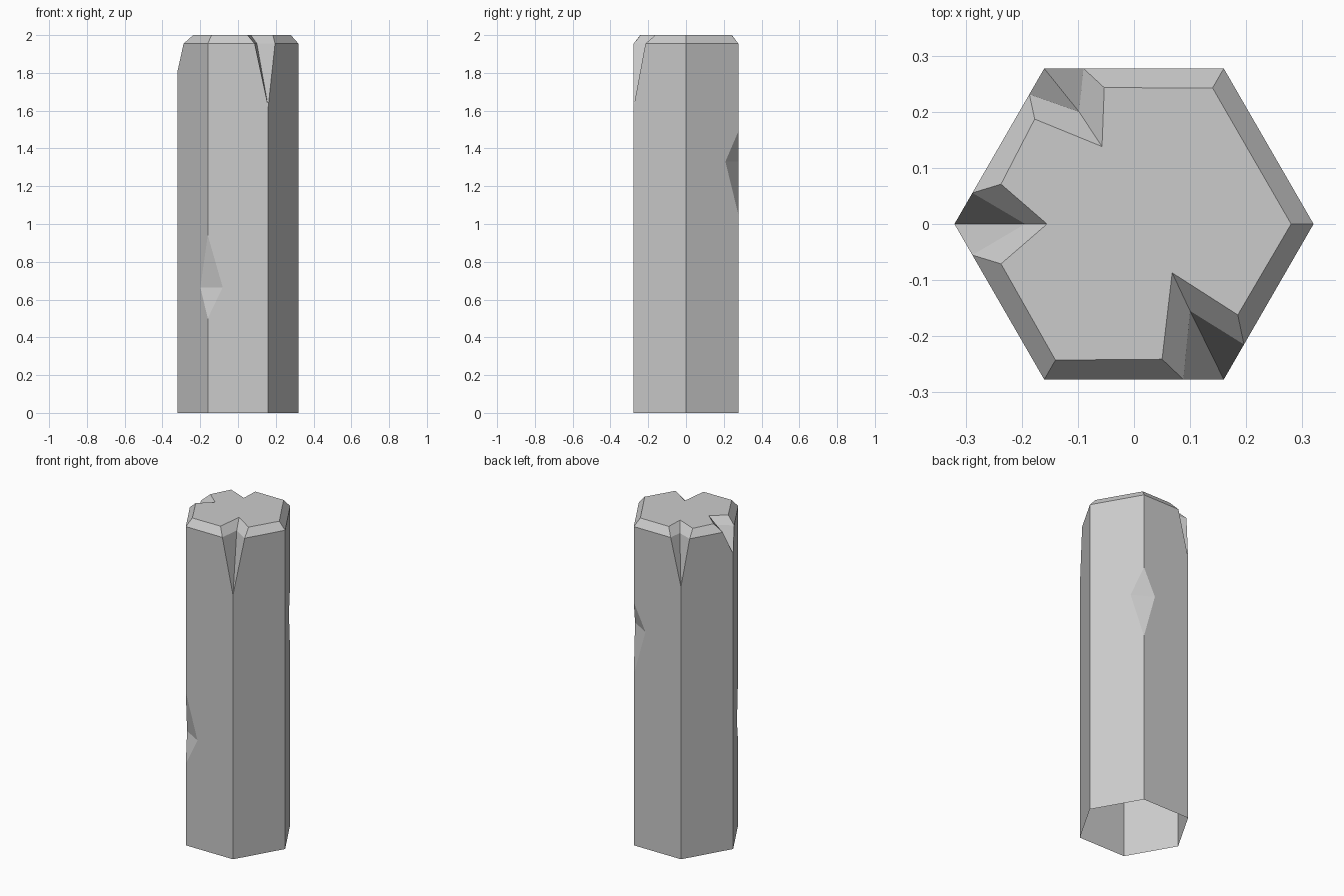
import bpy, bmesh
from math import radians, cos, sin
from mathutils import Vector

if "Cube" in bpy.data.objects:
    bpy.data.objects.remove(bpy.data.objects["Cube"])

R, R_TOP, Z_MID, Z_TOP = 0.32, 0.28, 1.955, 2.0

# Broken rim corners: tip height, width on the wall before / after,
# valley at chamfer level, then rim points (before, valley, after)
notches = {
    2: (1.67, 0.07, 0.053, (-0.098, 0.2),
        [(-0.053, 0.243), (-0.057, 0.138), (-0.177, 0.187)]),
    3: (1.81, 0.064, 0.064, (-0.194, 0.0),
        [(-0.237, 0.071), (-0.155, 0.0), (-0.237, -0.071)]),
    5: (1.62, 0.072, 0.072, (0.1, -0.155),
        [(0.05, -0.241), (0.068, -0.087), (0.185, -0.162)]),
}
# Chipped edges: bottom, widest and top heights
chips = {1: (1.05, 1.33, 1.49), 4: (0.5, 0.665, 0.94)}
CHIP_WIDTH = 0.079

bm = bmesh.new()


def corner(i, r, z):
    a = radians(60 * i)
    return Vector((r * cos(a), r * sin(a), z))


def along(i, j, dist, z):
    p, q = corner(i, R, z), corner(j, R, z)
    return bm.verts.new(p + (q - p).normalized() * dist)


# Each corner gives a chain up each neighbouring wall, plus rim chains
before, after, mids, tops = [], [], [], []
for i in range(6):
    base = bm.verts.new(corner(i, R, 0))
    if i in notches:
        z_tip, wa, wb, valley, rim = notches[i]
        tip = bm.verts.new(corner(i, R, z_tip))
        a, b = along(i, i - 1, wa, Z_MID), along(i, i + 1, wb, Z_MID)
        v = bm.verts.new((*valley, Z_MID))
        before.append([base, tip, a])
        after.append([base, tip, b])
        mids.append([a, v, b])
        tops.append([bm.verts.new((*p, Z_TOP)) for p in rim])
        bm.faces.new((a, tip, v))
        bm.faces.new((v, tip, b))
    else:
        mid = bm.verts.new(corner(i, R, Z_MID))
        left, right = [base, mid], [base, mid]
        if i in chips:
            z0, z1, z2 = chips[i]
            low, high = (bm.verts.new(corner(i, R, z)) for z in (z0, z2))
            a, b = along(i, i - 1, CHIP_WIDTH, z1), along(i, i + 1, CHIP_WIDTH, z1)
            left, right = [base, low, a, high, mid], [base, low, b, high, mid]
            bm.faces.new((low, b, a))
            bm.faces.new((a, b, high))
        before.append(left)
        after.append(right)
        mids.append([mid])
        tops.append([bm.verts.new(corner(i, R_TOP, Z_TOP))])

# Walls (the underside stays open)
for i in range(6):
    bm.faces.new(after[i][:1] + before[(i + 1) % 6] + after[i][:0:-1])

# Chamfer, notch upper faces and top
mid_ring, top_ring = sum(mids, []), sum(tops, [])
n = len(mid_ring)
for k in range(n):
    m = (k + 1) % n
    bm.faces.new((mid_ring[k], mid_ring[m], top_ring[m], top_ring[k]))
bm.faces.new(top_ring)

mesh = bpy.data.meshes.new("stone_pillar")
bm.to_mesh(mesh)
bm.free()
bpy.context.collection.objects.link(bpy.data.objects.new("stone_pillar", mesh))
